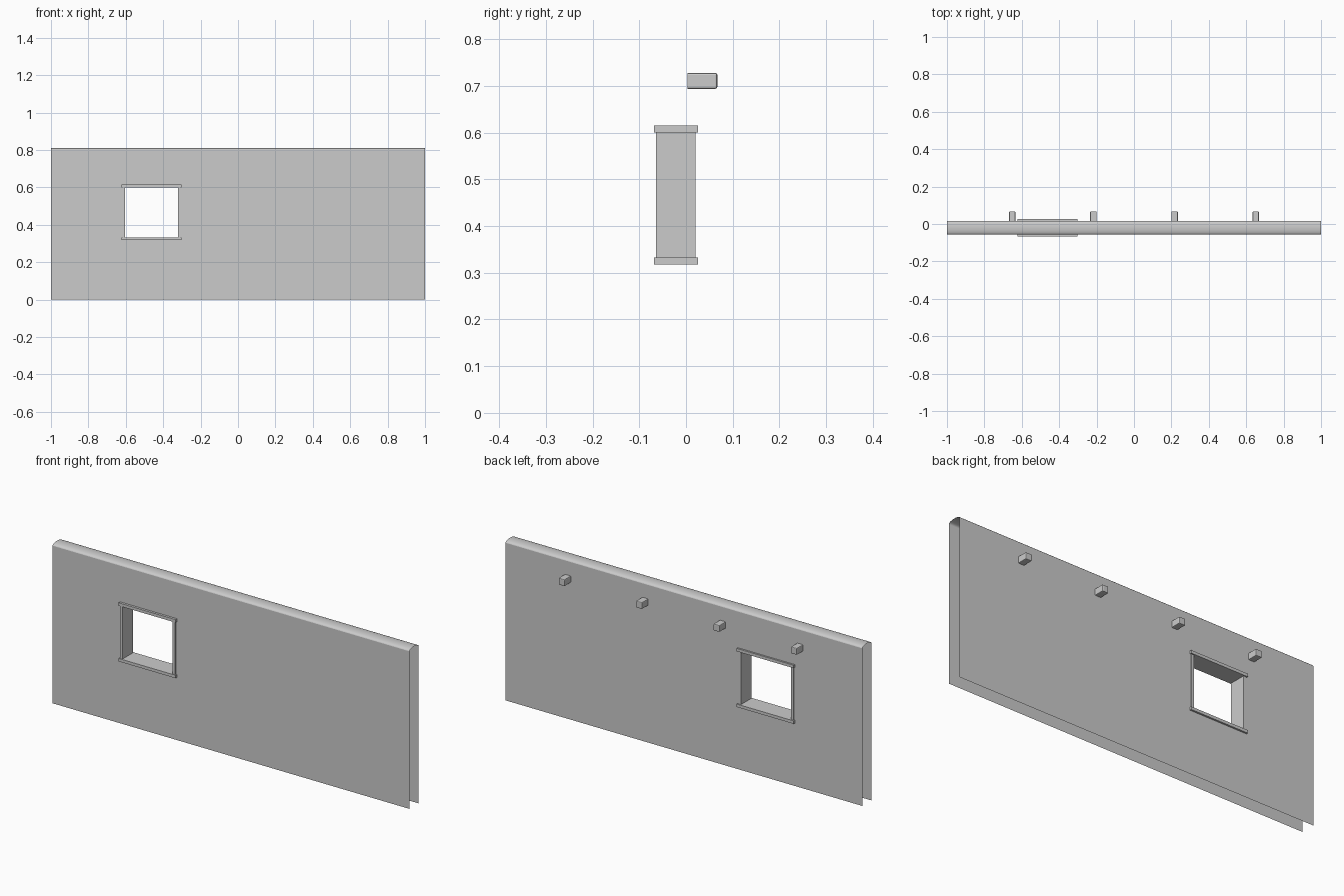
import bpy
import bmesh
import math

if "Cube" in bpy.data.objects:
    bpy.data.objects.remove(bpy.data.objects["Cube"])

# Single plain grey
grey = bpy.data.materials.new("plain_grey")
grey.use_nodes = True
colour = (0.6, 0.6, 0.6, 1)
grey.diffuse_color = colour
grey.node_tree.nodes["Principled BSDF"].inputs["Base Color"].default_value = colour

FRONT, BACK = -0.056, 0.017      # wall sheet positions in y
SIDE_TOP, TOP = 0.798, 0.81      # top of sheets and crown of the cap
LEFT, RIGHT = -0.603, -0.322     # window opening
SILL, HEAD = 0.333, 0.60


def finish(name, bm):
    mesh = bpy.data.meshes.new(name)
    bm.to_mesh(mesh)
    bm.free()
    mesh.materials.append(grey)
    obj = bpy.data.objects.new(name, mesh)
    bpy.context.collection.objects.link(obj)
    return obj


def box(name, x, y, z, bevel=0):
    bm = bmesh.new()
    bmesh.ops.create_cube(bm, size=1)
    for v in bm.verts:
        v.co = [lo + (hi - lo) * (c + 0.5) for c, (lo, hi) in zip(v.co, (x, y, z))]
    if bevel:
        # Leave the hidden end inside the wall sharp
        edges = [e for e in bm.edges if max(v.co.y for v in e.verts) > y[0] + bevel]
        bmesh.ops.bevel(bm, geom=edges, offset=bevel, segments=2, profile=0.5,
                        affect='EDGES')
    return finish(name, bm)


# Front and back sheets, each with a window opening
def sheet(name, y, flip):
    bm = bmesh.new()
    xs, zs = (-1, LEFT, RIGHT, 1), (0, SILL, HEAD, SIDE_TOP)
    grid = [[bm.verts.new((x, y, z)) for x in xs] for z in zs]
    for j in range(3):
        for i in range(3):
            if (i, j) == (1, 1):
                continue
            face = bm.faces.new((grid[j][i], grid[j][i + 1],
                                 grid[j + 1][i + 1], grid[j + 1][i]))
            if flip:
                face.normal_flip()
    finish(name, bm)


sheet("wall_front", FRONT, False)
sheet("wall_back", BACK, True)

# Rounded cap, open at both ends
bm = bmesh.new()
rows = []
steps = 12
for k in range(steps + 1):
    a = math.pi * k / steps
    y = (FRONT + BACK) / 2 - (BACK - FRONT) / 2 * math.cos(a)
    z = SIDE_TOP + (TOP - SIDE_TOP) * math.sin(a)
    rows.append([bm.verts.new((x, y, z)) for x in (-1, 1)])
for a, b in zip(rows, rows[1:]):
    bm.faces.new((a[0], a[1], b[1], b[0])).smooth = True
finish("wall_cap", bm)

# Window frame: head and sill overhang the two jambs
for name, z in (("window_sill", SILL - 0.015), ("window_head", HEAD)):
    box(name, (-0.622, -0.302), (-0.068, 0.026), (z, z + 0.015))
for name, x in (("window_jamb_right", LEFT - 0.014), ("window_jamb_left", RIGHT)):
    box(name, (x, x + 0.014), (-0.064, 0.02), (SILL, HEAD))

# Row of beam ends along the back
for i in range(4):
    x = -0.651 + 0.434 * i
    box(f"beam_end_{i + 1}", (x - 0.017, x + 0.017), (0.003, 0.067),
        (0.694, 0.728), bevel=0.004)
